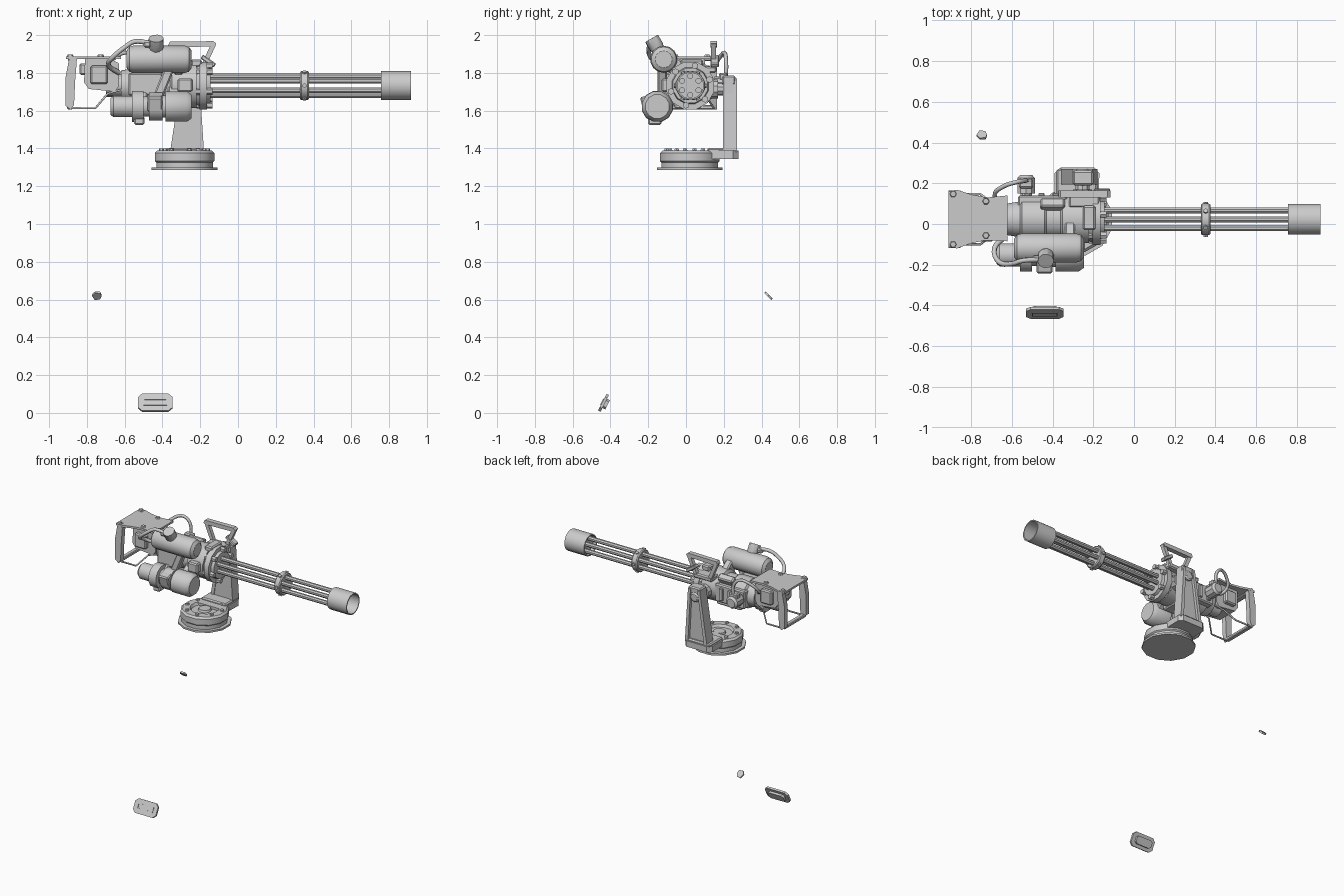
import bpy, bmesh
from math import pi, sin, cos, radians
from mathutils import Vector, Matrix

if "Cube" in bpy.data.objects:
    bpy.data.objects.remove(bpy.data.objects["Cube"])

AY, AZ = 0.023, 1.733          # barrel axis


def finish(name, bm, angle=35):
    bmesh.ops.remove_doubles(bm, verts=bm.verts, dist=1e-5)
    bmesh.ops.recalc_face_normals(bm, faces=bm.faces)
    me = bpy.data.meshes.new(name)
    bm.to_mesh(me)
    bm.free()
    me.shade_smooth()
    me.set_sharp_from_angle(angle=radians(angle))
    ob = bpy.data.objects.new(name, me)
    bpy.context.collection.objects.link(ob)
    return ob


def lathe(name, profile, loc=(0, AY, AZ), axis=(1, 0, 0), sides=14, loop=False):
    """Revolve (distance, radius) points about an axis through loc."""
    bm = bmesh.new()
    prof = list(profile) if loop else [(profile[0][0], 0), *profile, (profile[-1][0], 0)]
    rings = []
    for d, r in prof:
        rings.append([bm.verts.new((d, r * cos((k + .5) * 2 * pi / sides), r * sin((k + .5) * 2 * pi / sides)))
                      for k in range(sides)])
    pairs = list(zip(rings, rings[1:])) + ([(rings[-1], rings[0])] if loop else [])
    for a, b in pairs:
        for k in range(sides):
            j = (k + 1) % sides
            bm.faces.new((a[k], a[j], b[j], b[k]))
    rot = Vector((1, 0, 0)).rotation_difference(Vector(axis)).to_matrix().to_4x4()
    bm.transform(Matrix.Translation(loc) @ rot)
    return finish(name, bm)


def box(name, x, y, z, rot=0, axis='X', bevel=0.008):
    """Bevelled box from (min, max) ranges, turned about its centre."""
    bm = bmesh.new()
    bmesh.ops.create_cube(bm, size=1)
    c = [(a + b) / 2 for a, b in (x, y, z)]
    s = [b - a for a, b in (x, y, z)]
    bm.transform(Matrix.Diagonal((*s, 1)))
    if bevel:
        bmesh.ops.bevel(bm, geom=bm.edges[:], offset=bevel, segments=1, affect='EDGES')
    bm.transform(Matrix.Translation(c) @ Matrix.Rotation(radians(rot), 4, axis))
    return finish(name, bm)


def prism(name, pts, lo, hi, plane='XZ', xf=None):
    """Extrude a flat outline between lo and hi along the remaining axis."""
    put = {'XZ': lambda p, t: (p[0], t, p[1]), 'XY': lambda p, t: (p[0], p[1], t),
           'YZ': lambda p, t: (t, p[0], p[1])}[plane]
    bm = bmesh.new()
    a, b = [[bm.verts.new(put(p, t)) for p in pts] for t in (lo, hi)]
    bm.faces.new(a)
    bm.faces.new(b)
    for k in range(len(pts)):
        j = (k + 1) % len(pts)
        bm.faces.new((a[k], a[j], b[j], b[k]))
    if xf:
        bm.transform(xf)
    return finish(name, bm)


def hose(name, pts, r, smooth=True):
    """Round tube along a path, turned into a mesh."""
    cu = bpy.data.curves.new(name, 'CURVE')
    cu.dimensions = '3D'
    cu.bevel_depth, cu.bevel_resolution, cu.use_fill_caps = r, 1, True
    cu.resolution_u = 4
    sp = cu.splines.new('BEZIER' if smooth else 'POLY')
    if smooth:
        sp.bezier_points.add(len(pts) - 1)
        for bp, p in zip(sp.bezier_points, pts):
            bp.co = p
            bp.handle_left_type = bp.handle_right_type = 'AUTO'
    else:
        sp.points.add(len(pts) - 1)
        for q, p in zip(sp.points, pts):
            q.co = (*p, 1)
    tmp = bpy.data.objects.new(name + "_path", cu)
    bpy.context.collection.objects.link(tmp)
    bpy.context.view_layer.update()
    me = bpy.data.meshes.new_from_object(tmp.evaluated_get(bpy.context.evaluated_depsgraph_get()))
    bpy.data.objects.remove(tmp)
    ob = bpy.data.objects.new(name, me)
    bpy.context.collection.objects.link(ob)


# --- barrel cluster ---
for i in range(6):
    a = i * pi / 3 + pi / 6
    lathe(f"barrel_{i}", [(-.17, .016), (.81, .016)], (0, AY + .05 * cos(a), AZ + .05 * sin(a)), sides=8)
lathe("muzzle_shroud", [(.757, .077), (.915, .077), (.915, .069), (.757, .069)], sides=14, loop=True)
lathe("muzzle_spacer", [(.785, .07), (.795, .07)])
lathe("barrel_clamp", [(.328, .074), (.335, .08), (.368, .08), (.375, .074)], sides=12)
for i in range(6):
    a = i * pi / 3
    lathe(f"clamp_bolt_{i}", [(.07, .012), (.086, .012)], (.352, AY, AZ), (0, cos(a), sin(a)), 6)

# --- receiver body ---
lathe("receiver", [(-.66, .05), (-.62, .055), (-.62, .08), (-.56, .09), (-.55, .105), (-.44, .105),
                   (-.43, .095), (-.36, .095), (-.35, .115), (-.22, .12)])
lathe("front_flange", [(-.23, .105), (-.205, .118), (-.205, .13), (-.165, .13), (-.165, .1), (-.145, .095),
                       (-.145, .07)], sides=12)
for i in range(6):
    a = i * pi / 3 + .3
    lathe(f"flange_lug_{i}", [(-.22, .018), (-.135, .018)], (0, AY + .107 * cos(a), AZ + .107 * sin(a)), sides=6)
box("top_vent", (-.46, -.34), (.07, .12), (1.79, 1.845), -30)
box("front_collar", (-.25, -.19), (-.03, .09), (1.83, 1.87))
box("right_cover", (-.57, -.33), (.08, .14), (1.66, 1.79))
box("lower_cover", (-.5, -.3), (-.06, .08), (1.61, 1.66))
box("left_cover", (-.58, -.4), (-.11, -.05), (1.68, 1.8))
for i in range(3):
    box(f"cover_rib_{i}", (-.54 + i * .07, -.51 + i * .07), (.135, .152), (1.68, 1.77), bevel=.004)
box("slanted_brace", (-.42, -.37), (-.15, -.1), (1.66, 1.83), 22, 'Y')

# --- upper tank with its valve ---
lathe("upper_tank", [(-.59, .045), (-.575, .066), (-.555, .072), (-.28, .072), (-.26, .066), (-.245, .045)],
      (0, -.118, 1.872))
box("tank_bracket", (-.34, -.29), (-.1, .01), (1.78, 1.87), -35)
d = Vector((0, -.5, .86))
lathe("valve", [(.05, .03), (.075, .04), (.128, .04), (.128, .03)], (-.433, -.118, 1.872), d, 10)
box("valve_inlet", (-.5, -.46), (-.19, -.155), (1.935, 1.97))

# --- lower drive motor ---
lathe("drive_motor", [(-.675, .045), (-.66, .058), (-.56, .058), (-.56, .085), (-.5, .085), (-.5, .055), (-.47, .055),
                      (-.47, .076), (-.4, .076), (-.4, .06), (-.385, .06), (-.385, .083), (-.27, .083),
                      (-.245, .065)], (0, -.152, 1.622), sides=12)
box("motor_mount_front", (-.37, -.27), (-.13, -.03), (1.63, 1.71), 40)
box("motor_mount_rear", (-.55, -.48), (-.13, -.03), (1.63, 1.71), 40)
box("motor_box", (-.48, -.4), (-.235, -.17), (1.6, 1.68), 15)
box("motor_foot", (-.55, -.495), (-.2, -.13), (1.525, 1.57))
box("motor_link", (-.32, -.24), (-.13, -.08), (1.7, 1.77))

# --- rear gearbox and control grips ---
prism("rear_gearbox", [(-.815, 1.75), (-.79, 1.715), (-.65, 1.7), (-.63, 1.73), (-.63, 1.85), (-.68, 1.878),
                       (-.81, 1.875)], -.055, .1)
lathe("rear_neck", [(-.7, .06), (-.6, .06)])
box("gearbox_side", (-.78, -.69), (-.085, .13), (1.74, 1.84))
prism("grip_plate", [(-.91, .16), (-.87, .168), (-.8, .145), (-.72, .13), (-.62, .14), (-.62, -.085),
                     (-.73, -.08), (-.8, -.095), (-.87, -.12), (-.91, -.112)], 1.874, 1.888, 'XY')
grip = [(-.912, 1.625), (-.885, 1.605), (-.868, 1.63), (-.862, 1.76), (-.853, 1.87), (-.87, 1.89), (-.892, 1.888),
        (-.912, 1.78)]
for side, y in (("left", -.1), ("right", .147)):
    prism(f"{side}_grip", grip, y - .018, y + .018)
    hose(f"{side}_grip_rod", [(-.885, y, 1.613), (-.755, y, 1.613), (-.69, y * .6 + .01, 1.69),
                              (-.62, y * .5 + .01, 1.71)], .006, False)
    for k, x in enumerate((-.888, -.727)):
        yy = y if k == 0 else y * .68 + .012
        lathe(f"{side}_plate_bolt_{k}", [(0, .018), (.012, .014)], (x, yy, 1.886), (0, 0, 1), 6)
box("grip_crossbar", (-.905, -.873), (-.1, .147), (1.607, 1.63), bevel=.005)
box("grip_top_bar", (-.9, -.862), (-.1, .147), (1.862, 1.882), bevel=.005)
box("trigger_block", (-.84, -.8), (-.01, .055), (1.79, 1.85))

# --- hoses and side canister ---
hose("left_hose", [(-.63, -.06, 1.8), (-.685, -.12, 1.84), (-.665, -.185, 1.88), (-.6, -.195, 1.935),
                   (-.55, -.18, 1.965), (-.475, -.175, 1.96)], .013)
hose("right_hose", [(-.64, .08, 1.78), (-.685, .14, 1.83), (-.64, .185, 1.89), (-.58, .205, 1.905),
                    (-.535, .212, 1.86), (-.53, .212, 1.78)], .011)
lathe("side_canister", [(.1, .03), (.15, .03), (.15, .045), (.225, .045), (.24, .032)], (-.53, 0, 1.735), (0, 1, 0), 10)
box("canister_cap", (-.565, -.495), (.175, .22), (1.76, 1.8))

# --- carry handle ---
prism("handle_bar", [(-.37, 1.945), (-.36, 1.965), (-.13, 1.968), (-.115, 1.955), (-.13, 1.94), (-.36, 1.935)], .13, .165)
for nm, t, b in (("front", -.13, -.19), ("rear", -.355, -.3)):
    prism(f"handle_{nm}_leg", [(t - .014, 1.95), (t + .014, 1.95), (b + .014, 1.82), (b - .014, 1.82)], .133, .16)
box("handle_base", (-.32, -.17), (.08, .162), (1.8, 1.835))
box("handle_lug", (-.2, -.115), (.13, .175), (1.85, 1.875), 35, 'Y', .005)

# --- pedestal ---
lathe("pedestal_base", [(1.285, .18), (1.298, .18), (1.298, .155), (1.325, .155), (1.333, .163), (1.375, .163),
                        (1.388, .15), (1.388, .1), (1.37, .09), (1.37, .045), (1.385, .04)],
      (-.283, .02, 0), (0, 0, 1), 12)
for i in range(8):
    a = i * pi / 4 + .2
    lathe(f"base_bolt_{i}", [(1.38, .015), (1.399, .012)], (-.283 + .125 * cos(a), .02 + .125 * sin(a), 0), (0, 0, 1), 6)
prism("arm_foot", [(-.39, .06), (-.175, .06), (-.17, .25), (-.195, .278), (-.36, .278), (-.39, .25)], 1.345, 1.388, 'XY')
box("foot_step", (-.38, -.18), (.115, .27), (1.38, 1.402))
prism("support_arm", [(-.36, 1.37), (-.18, 1.37), (-.2, 1.6), (-.2, 1.75), (-.22, 1.775), (-.28, 1.775),
                      (-.3, 1.75), (-.305, 1.6)], .2, .25)
for nm, b, t in (("front", -.18, -.205), ("rear", -.36, -.3)):
    s = 1 if nm == "rear" else -1
    prism(f"arm_{nm}_rib", [(b, 1.38), (b + s * .025, 1.38), (t + s * .02, 1.77), (t, 1.77)], .195, .27)
box("arm_cap", (-.3, -.2), (.19, .262), (1.735, 1.785))
lathe("pivot", [(.1, .05), (.17, .05), (.17, .036), (.262, .036), (.27, .025)], (-.253, 0, 1.715), (0, 1, 0), 10)

# --- loose plates near the ground ---
tilt = Matrix.Translation((-.438, -.435, .053)) @ Matrix.Rotation(radians(-27), 4, 'X')
plate = [(-.092, -.03), (-.07, -.05), (.07, -.05), (.092, -.03), (.092, .03), (.07, .05), (-.07, .05), (-.092, .03)]
prism("floor_plate", plate, -.009, .006, xf=tilt)
prism("floor_plate_back", [(x * .7, z * .55) for x, z in plate], .006, .022, xf=tilt)
for i, (x, z, w, h) in enumerate(((0, .016, .062, .003), (0, -.016, .062, .003), (.06, 0, .003, .016), (-.06, 0, .003, .016))):
    prism(f"floor_plate_frame_{i}", [(x - w, z - h), (x + w, z - h), (x + w, z + h), (x - w, z + h)], -.013, -.008, xf=tilt)
chip = Matrix.Translation((-.747, .437, .62)) @ Matrix.Rotation(radians(45), 4, 'X')
prism("small_chip", [(-.026, .004), (-.012, -.026), (.016, -.022), (.025, .002), (.018, .024), (-.01, .026)],
      -.006, .006, xf=chip)
